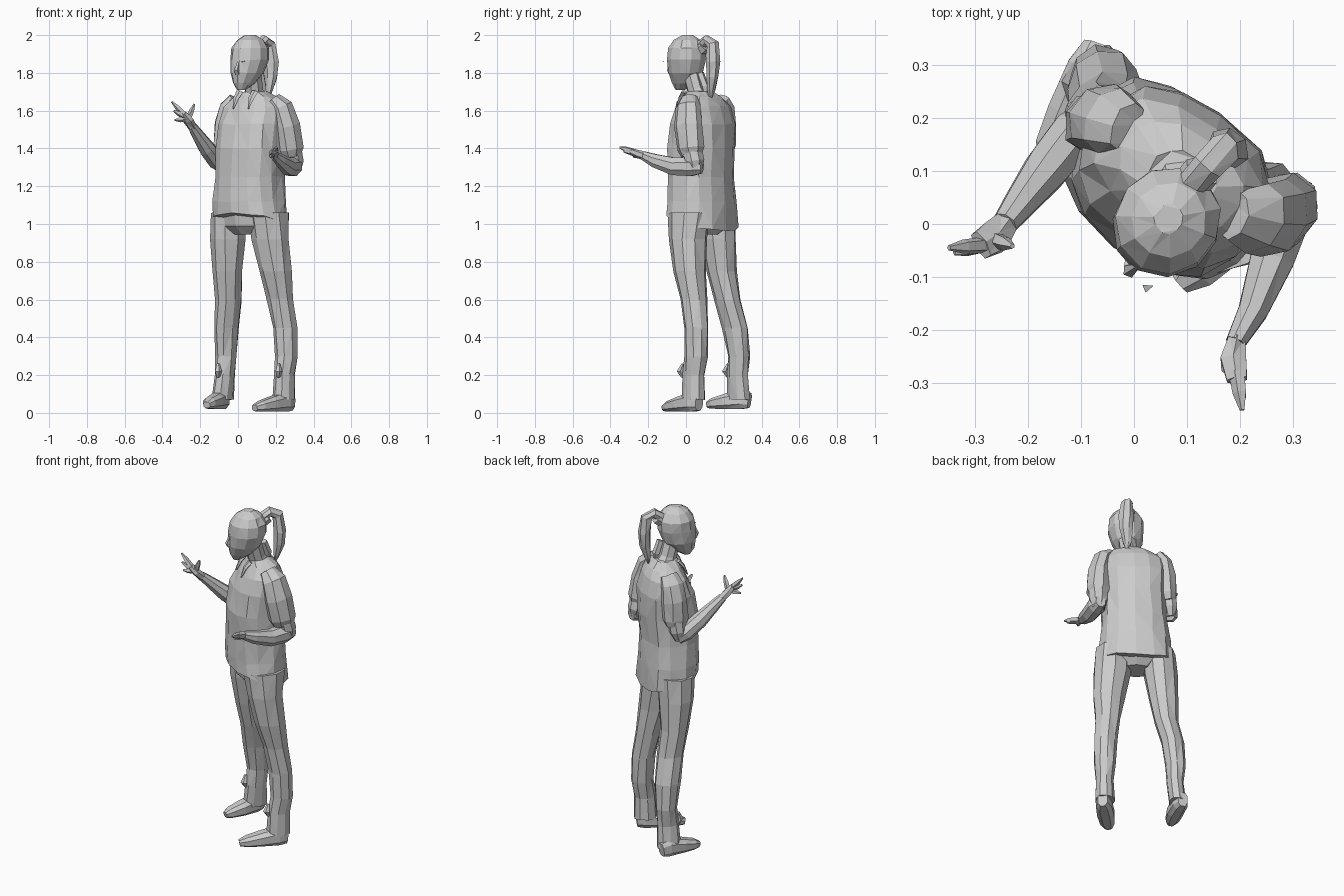
import bpy, bmesh, math, random
from mathutils import Vector

random.seed(4)
TURN = math.radians(38)                       # body is turned to its own right
BACK = Vector((math.sin(TURN), math.cos(TURN), 0))
UP = Vector((0, 0, 1))


def finish(name, bm):
    bmesh.ops.triangulate(bm, faces=bm.faces[:])
    bmesh.ops.recalc_face_normals(bm, faces=bm.faces[:])
    me = bpy.data.meshes.new(name)
    bm.to_mesh(me)
    bm.free()
    ob = bpy.data.objects.new(name, me)
    bpy.context.collection.objects.link(ob)
    return ob


def tube(name, rings, n=8, ref=BACK, axis=None, power=2.0, tilt=0.0, rough=0.0):
    """Skin rings (x, y, z, half width, half depth); depth runs along ref."""
    bm = bmesh.new()
    pts = [Vector(r[:3]) for r in rings]
    loops = []
    for i, r in enumerate(rings):
        t = axis or (pts[min(i + 1, len(pts) - 1)] - pts[max(i - 1, 0)]).normalized()
        side = ref.cross(t).normalized()
        dep = t.cross(side).normalized()
        wa, wb = r[3], r[4] if len(r) > 4 else r[3]
        loop = []
        for k in range(n):
            a = 2 * math.pi * (k + 0.5) / n
            c, s = math.cos(a), math.sin(a)
            c = math.copysign(abs(c) ** (2 / power), c)
            s = math.copysign(abs(s) ** (2 / power), s)
            p = pts[i] + side * c * wa + dep * s * wb
            if i == 0:
                p.z -= tilt * s * wb
            p += Vector([random.uniform(-rough, rough) for _ in range(3)])
            loop.append(bm.verts.new(p))
        loops.append(loop)
    for A, B in zip(loops, loops[1:]):
        for k in range(n):
            bm.faces.new((A[k], A[(k + 1) % n], B[(k + 1) % n], B[k]))
    bm.faces.new(loops[0])
    bm.faces.new(loops[-1])
    return finish(name, bm)


# Loose shirt, hem lower at the back
tube("shirt", [(.065, .085, 1.01, .21, .16), (.062, .082, 1.12, .198, .16),
               (.062, .08, 1.25, .185, .155), (.07, .075, 1.40, .185, .163),
               (.078, .085, 1.53, .188, .147), (.085, .09, 1.62, .175, .115),
               (.088, .09, 1.67, .125, .085), (.085, .075, 1.70, .065, .06)],
     n=14, axis=UP, power=2.4, tilt=.28, rough=.005)

# Pelvis and legs
tube("pelvis", [(.06, .09, .945, .09, .07), (.06, .09, .99, .18, .115),
                (.06, .09, 1.08, .19, .13)], n=10, axis=UP)
tube("right_leg", [(.165, .015, 1.06, .10, .12), (.172, .012, .92, .105, .10),
                   (.20, .02, .75, .088, .088), (.225, .042, .60, .072, .07),
                   (.25, .055, .45, .065, .065), (.257, .055, .30, .06, .062),
                   (.248, .04, .20, .05, .062), (.245, .04, .07, .055, .068)],
     n=9, axis=UP, rough=.003)
tube("left_leg", [(-.045, .16, 1.06, .09, .11), (-.05, .17, .92, .095, .10),
                  (-.055, .19, .75, .082, .08), (-.05, .22, .60, .07, .075),
                  (-.06, .262, .45, .065, .073), (-.065, .28, .30, .057, .06),
                  (-.068, .272, .20, .048, .062), (-.08, .28, .07, .05, .068)],
     n=9, axis=UP, rough=.003)

# Shoes
tube("right_shoe", [(.285, .07, .052, .028, .042), (.25, .038, .058, .046, .054),
                    (.18, -.028, .046, .05, .042), (.12, -.085, .034, .042, .03),
                    (.088, -.113, .026, .022, .018)], ref=UP, power=2.6)
tube("left_shoe", [(-.07, .337, .065, .028, .042), (-.085, .295, .072, .044, .054),
                   (-.12, .21, .06, .047, .042), (-.152, .145, .05, .038, .03),
                   (-.166, .115, .042, .02, .018)], ref=UP, power=2.6)
# Small trouser folds above the shoes
for nm, x, y in (("right_fold", .215, -.015), ("left_fold", -.105, .225)):
    tube(nm, [(x, y, .19, .01), (x, y - .015, .22, .02), (x, y, .26, .008)], n=5)

# Right arm: sleeve, bent forearm, hand
tube("right_sleeve", [(.19, .015, 1.665, .03, .05), (.232, .01, 1.62, .055, .07),
                      (.262, .012, 1.52, .066, .08), (.28, .025, 1.40, .066, .078),
                      (.285, .03, 1.36, .05, .06)], rough=.003)
tube("right_upper_arm", [(.28, .025, 1.42, .055), (.295, .045, 1.33, .055),
                         (.298, .05, 1.275, .035)])
tube("right_forearm", [(.31, .085, 1.30, .03, .035), (.292, .03, 1.305, .052, .055),
                       (.262, -.065, 1.305, .045, .05), (.225, -.165, 1.335, .03, .038),
                       (.192, -.225, 1.362, .02, .025)], ref=UP)
tube("right_palm", [(.195, -.215, 1.36, .018, .024), (.188, -.255, 1.37, .028, .022),
                    (.195, -.295, 1.385, .022, .018)], n=6, ref=UP)

# Left arm: sleeve, raised forearm, hand
tube("left_sleeve", [(-.015, .185, 1.665, .03, .05), (-.045, .195, 1.62, .05, .065),
                     (-.06, .20, 1.53, .06, .072), (-.07, .20, 1.42, .055, .072),
                     (-.075, .20, 1.38, .045, .055)], rough=.003)
tube("left_upper_arm", [(-.07, .20, 1.44, .05), (-.085, .20, 1.35, .048),
                        (-.095, .195, 1.30, .03)])
tube("left_forearm", [(-.085, .205, 1.30, .03), (-.115, .17, 1.335, .047),
                      (-.165, .105, 1.40, .045), (-.215, .04, 1.475, .033),
                      (-.245, 0, 1.52, .025)], ref=UP)
tube("left_palm", [(-.24, .005, 1.51, .024), (-.265, -.025, 1.55, .036, .022),
                   (-.29, -.04, 1.585, .03, .016)], n=6, ref=UP)

# Fingers, tapering from root to tip
fingers = [("right_index", (.195, -.28, 1.385), (.205, -.352, 1.405)),
           ("right_middle", (.19, -.28, 1.38), (.208, -.33, 1.385)),
           ("right_thumb", (.185, -.25, 1.365), (.17, -.28, 1.355)),
           ("left_index", (-.285, -.04, 1.58), (-.35, -.045, 1.648)),
           ("left_middle", (-.285, -.04, 1.57), (-.34, -.055, 1.60)),
           ("left_curled", (-.275, -.035, 1.555), (-.335, -.05, 1.55)),
           ("left_thumb", (-.262, -.03, 1.56), (-.23, -.042, 1.635))]
for nm, a, b in fingers:
    m = Vector(a).lerp(Vector(b), .55)
    tube(nm + "_finger", [(*a, .016), (*m, .014), (*b, .005)], n=5,
         ref=Vector((.9, .3, .2)))

# Neck, head, nose
tube("neck", [(.09, .075, 1.66, .065), (.085, .055, 1.71, .05), (.075, .03, 1.80, .05)])
tube("head", [(.018, -.03, 1.71, .025, .025), (.032, -.015, 1.745, .052, .065),
              (.048, -.003, 1.80, .085, .095), (.062, .003, 1.87, .10, .107),
              (.065, .007, 1.93, .098, .103), (.066, .008, 1.975, .07, .072),
              (.066, .01, 2.0, .028, .028)], n=11, axis=UP, rough=.002)
tube("nose", [(-.002, -.075, 1.80, .018), (-.008, -.088, 1.815, .014),
              (.005, -.08, 1.87, .006)], n=5)

# Ponytail with a hair tie and a loose lower lock
tube("ponytail", [(.11, .075, 1.94, .028), (.14, .11, 1.972, .03), (.168, .14, 1.95, .034),
                  (.178, .145, 1.86, .034, .042), (.176, .142, 1.78, .03, .036),
                  (.165, .135, 1.71, .018, .025), (.16, .13, 1.665, .006)],
     n=7, ref=Vector((.788, -.616, 0)), rough=.003)
tube("hair_tie", [(.112, .08, 1.925, .036), (.128, .10, 1.945, .036)], n=6,
     ref=Vector((.788, -.616, 0)))
tube("nape_lock", [(.12, .075, 1.80, .02), (.13, .10, 1.73, .022), (.135, .105, 1.67, .005)], n=5)

# Collar points at the throat
for nm, x, y in (("left_collar", -.01, .04), ("right_collar", .07, -.03)):
    tube(nm, [(x + .02, y + .02, 1.70, .022, .012), (x, y, 1.665, .018, .01),
              (x - .015, y - .02, 1.61, .004)], n=5)

# Loose sliver in front of the eyes
bm = bmesh.new()
bm.faces.new([bm.verts.new(p) for p in ((.016, -.115, 1.86), (.037, -.117, 1.862),
                                        (.022, -.13, 1.856))])
finish("face_sliver", bm)
